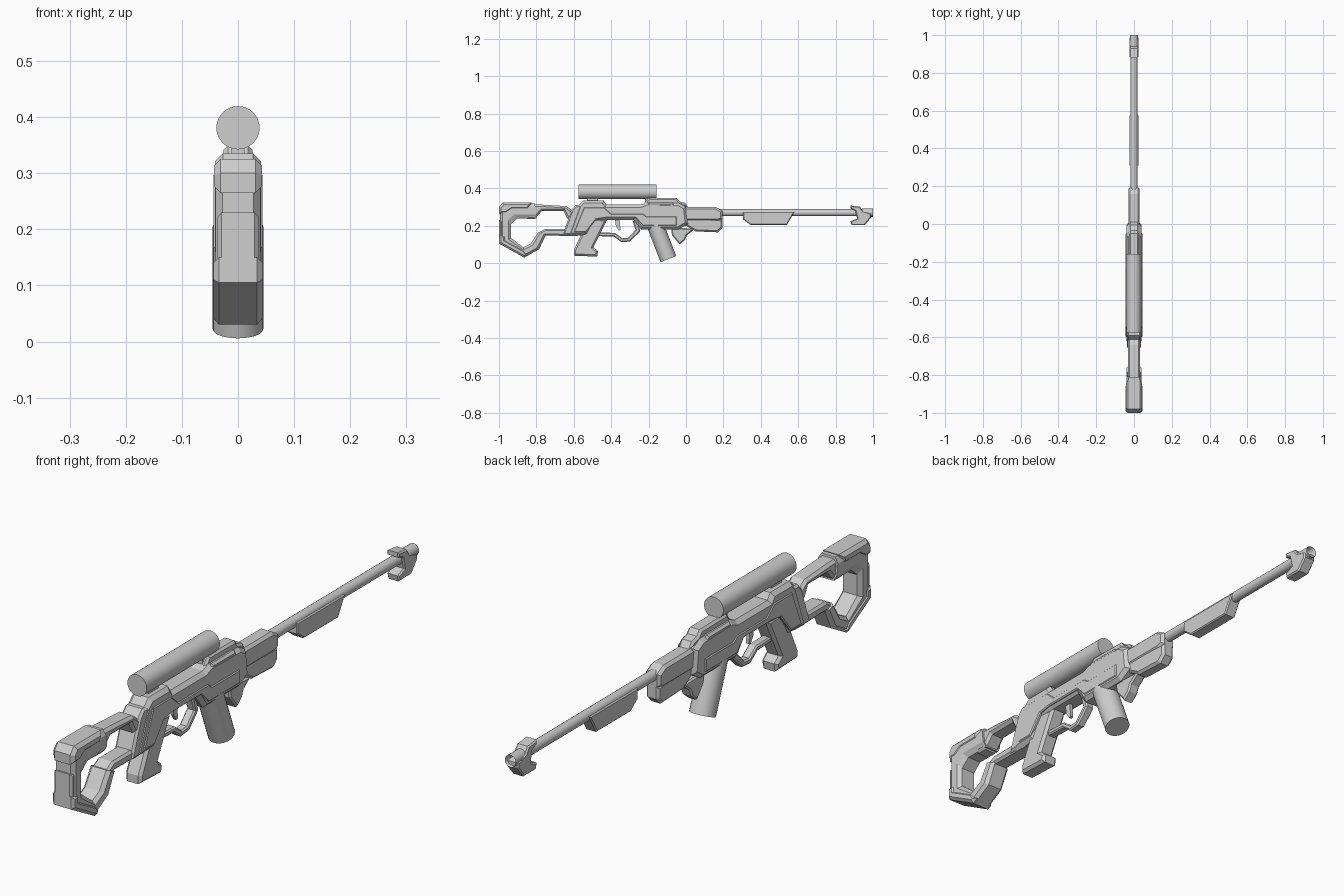
import bpy, bmesh, math
from mathutils import Vector, Matrix

if "Cube" in bpy.data.objects:
    bpy.data.objects.remove(bpy.data.objects["Cube"])

grey = bpy.data.materials.new("light_grey")
grey.diffuse_color = (0.62, 0.62, 0.62, 1)
grey.use_nodes = True
grey.node_tree.nodes["Principled BSDF"].inputs["Base Color"].default_value = grey.diffuse_color


def finish(name, bm):
    bmesh.ops.recalc_face_normals(bm, faces=bm.faces[:])
    me = bpy.data.meshes.new(name)
    bm.to_mesh(me)
    bm.free()
    me.materials.append(grey)
    ob = bpy.data.objects.new(name, me)
    bpy.context.collection.objects.link(ob)
    return ob


def plate(name, pts, w, c=0.0):
    """Side profile of (y, z) points, half width w, rim chamfer c."""
    bm = bmesh.new()
    a = [bm.verts.new((-w, y, z)) for y, z in pts]
    b = [bm.verts.new((w, y, z)) for y, z in pts]
    caps = [bm.faces.new(a), bm.faces.new(b)]
    n = len(pts)
    for i in range(n):
        j = (i + 1) % n
        bm.faces.new((a[i], a[j], b[j], b[i]))
    bmesh.ops.recalc_face_normals(bm, faces=bm.faces[:])
    if c:
        edges = [e for f in caps for e in f.edges]
        bmesh.ops.bevel(bm, geom=edges, offset=c, segments=1,
                        affect='EDGES', clamp_overlap=True)
    return finish(name, bm)


def strip(name, outer, inner, w, c, t=0.25):
    """Curved bar between two matching (y, z) paths with chamfered corners."""
    bm = bmesh.new()
    rows = []
    for o, n in zip(outer, inner):
        o, n = Vector(o), Vector(n)
        p, q = o.lerp(n, t), n.lerp(o, t)
        sec = [(w - c, o), (w, p), (w, q), (w - c, n),
               (c - w, n), (-w, q), (-w, p), (c - w, o)]
        rows.append([bm.verts.new((x, v.x, v.y)) for x, v in sec])
    for r, s in zip(rows, rows[1:]):
        for i in range(8):
            j = (i + 1) % 8
            bm.faces.new((r[i], r[j], s[j], s[i]))
    bm.faces.new(rows[0])
    bm.faces.new(rows[-1])
    return finish(name, bm)


def tube(name, p0, p1, r, sides=24):
    """Cylinder between two (y, z) points."""
    a, b = Vector((0, *p0)), Vector((0, *p1))
    d = b - a
    bm = bmesh.new()
    m = Matrix.Translation((a + b) / 2) @ d.to_track_quat('Z', 'Y').to_matrix().to_4x4()
    bmesh.ops.create_cone(bm, cap_ends=True, segments=sides, radius1=r, radius2=r,
                          depth=d.length, matrix=m)
    ob = finish(name, bm)
    for p in ob.data.polygons:
        p.use_smooth = len(p.vertices) == 4
    ob.data.set_sharp_from_angle(angle=math.radians(40))
    return ob


# Butt of the stock: wide hooked frame, with cheek cap and rear pads
strip("stock_butt",
      [(-.81, .322), (-.975, .322), (-.995, .295), (-.995, .105), (-.865, .03), (-.785, .075), (-.75, .15)],
      [(-.80, .24), (-.90, .24), (-.935, .21), (-.935, .135), (-.87, .085), (-.83, .105), (-.79, .165)],
      .040, .012)
plate("butt_cap", [(-.825, .325), (-.98, .325), (-1, .30), (-1, .265), (-.96, .265), (-.93, .285), (-.84, .285)], .043, .012)
plate("butt_toe", [(-1, .15), (-1, .105), (-.865, .03), (-.845, .042), (-.865, .07), (-.965, .125), (-.965, .15)], .044, .01)
plate("butt_rear_pad", [(-1, .23), (-1, .14), (-.98, .14), (-.98, .23)], .037, .008)

# Narrow arms joining the stock to the receiver
plate("stock_upper_arm", [(-.85, .315), (-.77, .313), (-.64, .305), (-.60, .275), (-.60, .23),
                          (-.635, .24), (-.655, .28), (-.77, .28), (-.81, .235), (-.85, .235)], .033, .010)
plate("stock_lower_arm", [(-.81, .11), (-.785, .165), (-.755, .182), (-.60, .182), (-.58, .145),
                          (-.75, .148), (-.785, .085)], .033, .008)
plate("stock_collar", [(-.66, .15), (-.612, .285), (-.59, .31), (-.55, .31), (-.61, .15)], .038, .008)

# Receiver with raised side panels
plate("receiver", [(-.635, .145), (-.575, .31), (-.55, .335), (-.44, .335), (-.425, .313), (-.24, .313),
                   (-.21, .325), (-.04, .322), (.0, .30), (.01, .21), (-.04, .18), (-.24, .18),
                   (-.28, .232), (-.42, .232), (-.49, .225), (-.53, .15)], .041, .014)
plate("receiver_side_panel", [(-.60, .165), (-.545, .30), (-.44, .30), (-.40, .265), (-.23, .265), (-.21, .25),
                              (-.05, .25), (-.05, .20), (-.23, .20), (-.27, .242), (-.43, .242),
                              (-.48, .235), (-.535, .165)], .044, .004)
plate("top_rail", [(-.235, .305), (-.20, .35), (-.05, .348), (-.035, .33), (-.005, .322), (.01, .30)], .026, .008)
plate("rail_side", [(-.22, .285), (-.20, .325), (-.07, .325), (-.04, .285)], .040, .008)

# Fore end ahead of the receiver
plate("fore_end", [(-.06, .30), (.16, .30), (.195, .28), (.195, .235), (.17, .225), (.0, .225), (-.06, .25)], .030, .010)
plate("fore_end_lower", [(-.06, .25), (.195, .235), (.195, .19), (.17, .165), (.05, .17), (-.0, .20), (-.06, .20)], .026, .009)
plate("fore_wedge", [(-.08, .19), (-.075, .15), (-.035, .10), (-.005, .125), (.005, .15), (.05, .185)], .022, .006)

# Grip, trigger and guard
plate("grip", [(-.52, .24), (-.60, .07), (-.60, .04), (-.475, .035), (-.47, .065), (-.495, .085), (-.42, .235)], .032, .010)
strip("trigger_guard",
      [(-.48, .145), (-.385, .142), (-.345, .112), (-.30, .116), (-.245, .17), (-.255, .225)],
      [(-.48, .165), (-.38, .162), (-.34, .133), (-.31, .136), (-.27, .178), (-.285, .225)], .017, .005)
plate("trigger", [(-.38, .235), (-.375, .20), (-.36, .175), (-.35, .178), (-.355, .235)], .006)

# Slanted round magazine
tube("magazine", (-.165, .205), (-.094, .022), .045)

# Scope and its mount
tube("scope", (-.575, .381), (-.158, .381), .0385, 32)
for i, y in enumerate((-.50, -.19)):
    plate(f"scope_mount_{i}", [(y - .03, .32), (y - .03, .355), (y + .03, .355), (y + .03, .32)], .012)

# Barrel with underplate
tube("barrel", (.10, .27), (.96, .27), .019, 16)
plate("barrel_underplate", [(.305, .275), (.305, .235), (.345, .205), (.54, .205), (.58, .275)], .023, .004)

# Muzzle: hooked block and hollow tip
plate("muzzle_block", [(.88, .308), (.93, .302), (.945, .28), (.99, .265), (.99, .245), (.955, .203), (.885, .203),
                       (.88, .225), (.915, .238), (.905, .28), (.88, .292)], .024, .005)
tip = tube("muzzle_tip", (.94, .27), (1.0, .27), .022, 16)
bm = bmesh.new()
bm.from_mesh(tip.data)
end = max(bm.faces, key=lambda f: f.calc_center_median().y)
bmesh.ops.inset_region(bm, faces=[end], thickness=.009)
bmesh.ops.translate(bm, verts=end.verts[:], vec=(0, -.03, 0))
bm.to_mesh(tip.data)
bm.free()
